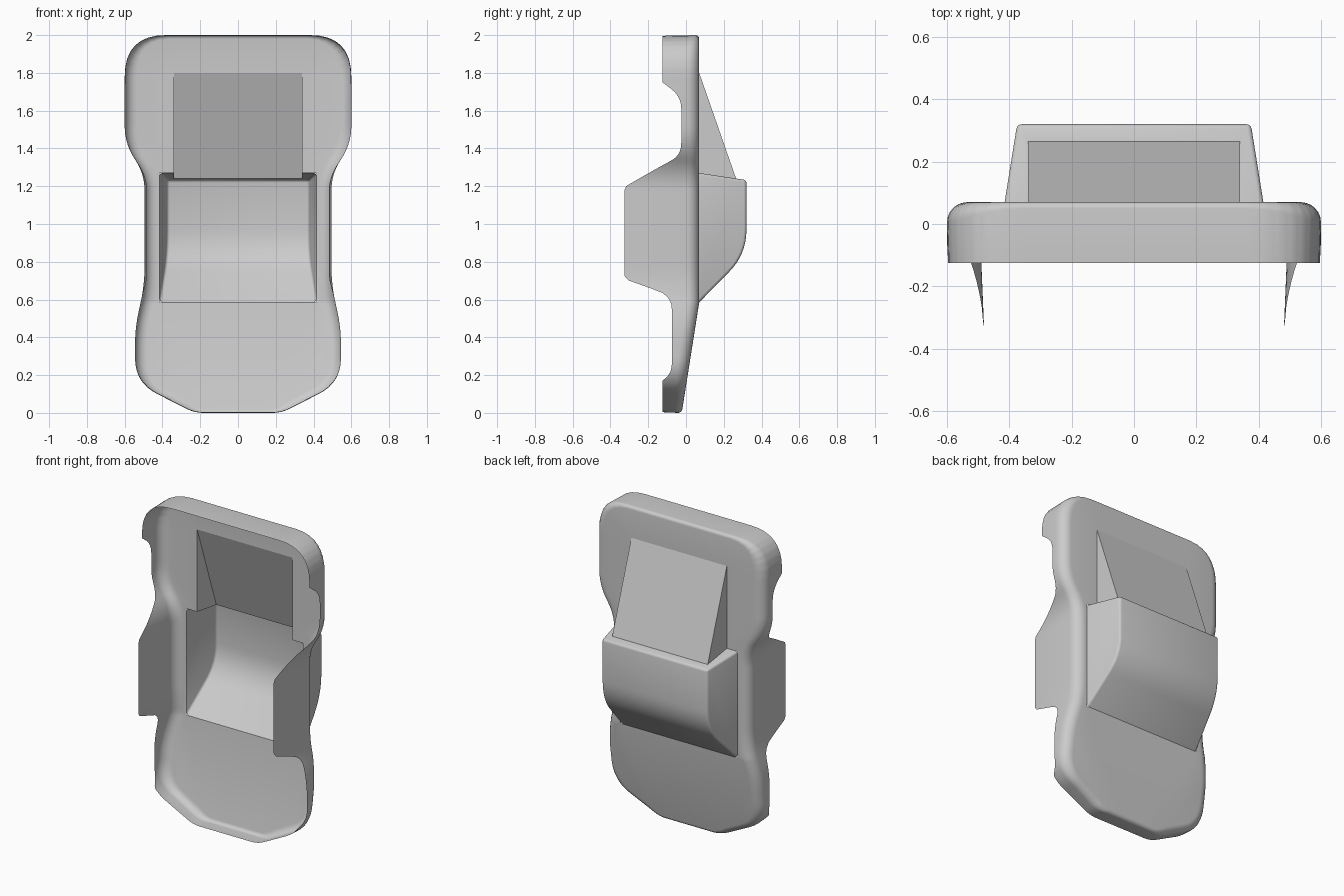
import bpy, bmesh, math
from mathutils import Vector

cube = bpy.data.objects.get("Cube")
if cube:
    bpy.data.objects.remove(cube)

grey = bpy.data.materials.new("light grey")
grey.use_nodes = True
GREY = (0.6, 0.6, 0.6, 1)
grey.diffuse_color = GREY
grey.node_tree.nodes["Principled BSDF"].inputs["Base Color"].default_value = GREY


def finish(name, bm):
    bmesh.ops.recalc_face_normals(bm, faces=bm.faces[:])
    mesh = bpy.data.meshes.new(name)
    bm.to_mesh(mesh)
    bm.free()
    mesh.materials.append(grey)
    obj = bpy.data.objects.new(name, mesh)
    bpy.context.collection.objects.link(obj)
    bpy.ops.object.select_all(action='DESELECT')
    obj.select_set(True)
    bpy.context.view_layer.objects.active = obj
    bpy.ops.object.shade_smooth_by_angle(angle=math.radians(35))
    return obj


def rounded(corners, step=0.015):
    """Path through (a, b, rounding) corners, sampled at an even step."""
    pts = []
    for i, (a, b, d) in enumerate(corners):
        c = Vector((a, b))
        if d == 0:
            pts.append(c)
            continue
        p, q = (c + (Vector(corners[j][:2]) - c).normalized() * d for j in (i - 1, i + 1))
        for k in range(9):
            t = k / 8
            pts.append(p * (1 - t) ** 2 + c * 2 * t * (1 - t) + q * t * t)
    out = [pts[0]]
    for p, q in zip(pts, pts[1:]):
        n = max(1, round((q - p).length / step))
        out += [p.lerp(q, k / n) for k in range(1, n + 1)]
    return out


BACK, KINK = 0.07, 0.585


def back_y(z):
    return BACK - 0.158 * max(0, KINK - z)


# Front edge of the rim as (y, z), from top to bottom
edge_path = rounded([(-.125, 2, 0), (-.125, 1.75, 0), (-.025, 1.675, .065), (-.025, 1.365, .06),
                     (-.325, 1.195, 0), (-.325, .71, 0), (-.075, .62, .075),
                     (-.075, .2, .06), (-.125, .17, 0), (-.125, 0, 0)])


def front_y(z):
    for p, q in zip(edge_path, edge_path[1:]):
        if q.y <= z <= p.y and p.y > q.y:
            return p.x + (q.x - p.x) * (p.y - z) / (p.y - q.y)
    return -0.125


# Shell outline as (x, z), mirrored
half = rounded([(0, 2, 0), (.6, 2, .22), (.6, 1.43, .09), (.495, 1.26, .08), (.495, .68, .09),
                (.545, .45, .09), (.545, .16, .13), (.23, 0, .05), (0, 0, 0)])
outline = half + [Vector((-p.x, p.y)) for p in reversed(half[1:-1])]
count = len(outline)

# Shell: rim wall, rounded back edge and back panel with its opening
bm = bmesh.new()
rings = [[] for _ in range(8)]
for i, p in enumerate(outline):
    t = (outline[(i + 1) % count] - outline[i - 1]).normalized()
    inward = Vector((t.y, -t.x))
    r = 0.02 + 0.045 * abs(inward.x)
    fy = front_y(p.y)
    lip = p + inward * 0.05 * max(0, -fy - 0.05)
    rings[0].append(bm.verts.new((lip.x, fy, lip.y)))
    for k in range(7):
        a = k / 6 * math.pi / 2
        s = p + inward * r * (1 - math.cos(a))
        rings[k + 1].append(bm.verts.new((s.x, back_y(s.y) - r * (1 - math.sin(a)), s.y)))
for lo, hi in zip(rings, rings[1:]):
    for i in range(count):
        j = (i + 1) % count
        bm.faces.new((lo[i], lo[j], hi[j], hi[i]))

WIDE, NARROW, POCKET_TOP, RECESS_TOP = 0.415, 0.34, 1.27, 1.8
side = [(WIDE, KINK), (WIDE, POCKET_TOP), (NARROW, POCKET_TOP), (NARROW, RECESS_TOP)]
hole = [bm.verts.new((x, BACK, z)) for x, z in side + [(-x, z) for x, z in reversed(side)]]
edges = [bm.edges.new((hole[i - 1], hole[i])) for i in range(len(hole))]
edges += [bm.edges.get((rings[-1][i - 1], rings[-1][i])) for i in range(count)]
filled = bmesh.ops.triangle_fill(bm, edges=edges, use_beauty=True, normal=(0, 1, 0))
faces = [g for g in filled["geom"] if isinstance(g, bmesh.types.BMFace)]
parts = set(faces) | {e for f in faces for e in f.edges} | {v for f in faces for v in f.verts}
cut = bmesh.ops.bisect_plane(bm, geom=list(parts), dist=0.0005,
                             plane_co=(0, 0, KINK), plane_no=(0, 0, 1))
for v in cut["geom_cut"]:
    if isinstance(v, bmesh.types.BMVert):
        v.co.y = back_y(v.co.z)
finish("shell", bm)

# Pocket: side profile swept across, narrowing towards the back
DEEP, NOTCH = 0.32, 0.265


def half_width(y):
    return WIDE - 0.04 * (y - BACK) / (DEEP - BACK)


def top_z(y):
    return POCKET_TOP - 0.15 * (y - BACK)


profile = rounded([(DEEP, top_z(DEEP), 0), (DEEP, .84, .13), (BACK, KINK, 0)], 1)
bm = bmesh.new()
left, right = ([bm.verts.new((s * half_width(p.x), p.x, p.y)) for p in profile] for s in (1, -1))
for i in range(len(profile) - 1):
    bm.faces.new((left[i], left[i + 1], right[i + 1], right[i]))
rim = [bm.verts.new((s * WIDE, BACK, POCKET_TOP)) for s in (1, -1)]
bm.faces.new([rim[0]] + left)
bm.faces.new([rim[1]] + right)
notch = [bm.verts.new((x, y, top_z(y))) for x, y in
         ((-NARROW, BACK), (-NARROW, NOTCH), (NARROW, NOTCH), (NARROW, BACK))]
bm.faces.new([left[0], right[0], rim[1]] + notch + [rim[0]])
bmesh.ops.recalc_face_normals(bm, faces=bm.faces[:])
sharp = [e for e in bm.edges if len(e.link_faces) == 2 and e.calc_face_angle() > 0.6]
bmesh.ops.bevel(bm, geom=sharp, offset=0.014, segments=3, profile=0.5, affect='EDGES')
finish("pocket", bm)

# Sloping recess above the pocket
bm = bmesh.new()
tri = [(BACK, RECESS_TOP), (NOTCH, top_z(NOTCH)), (BACK, POCKET_TOP)]
a, b = ([bm.verts.new((s * NARROW, y, z)) for y, z in tri] for s in (1, -1))
bm.faces.new(a)
bm.faces.new(b)
bm.faces.new((a[0], a[1], b[1], b[0]))
finish("recess", bm)
